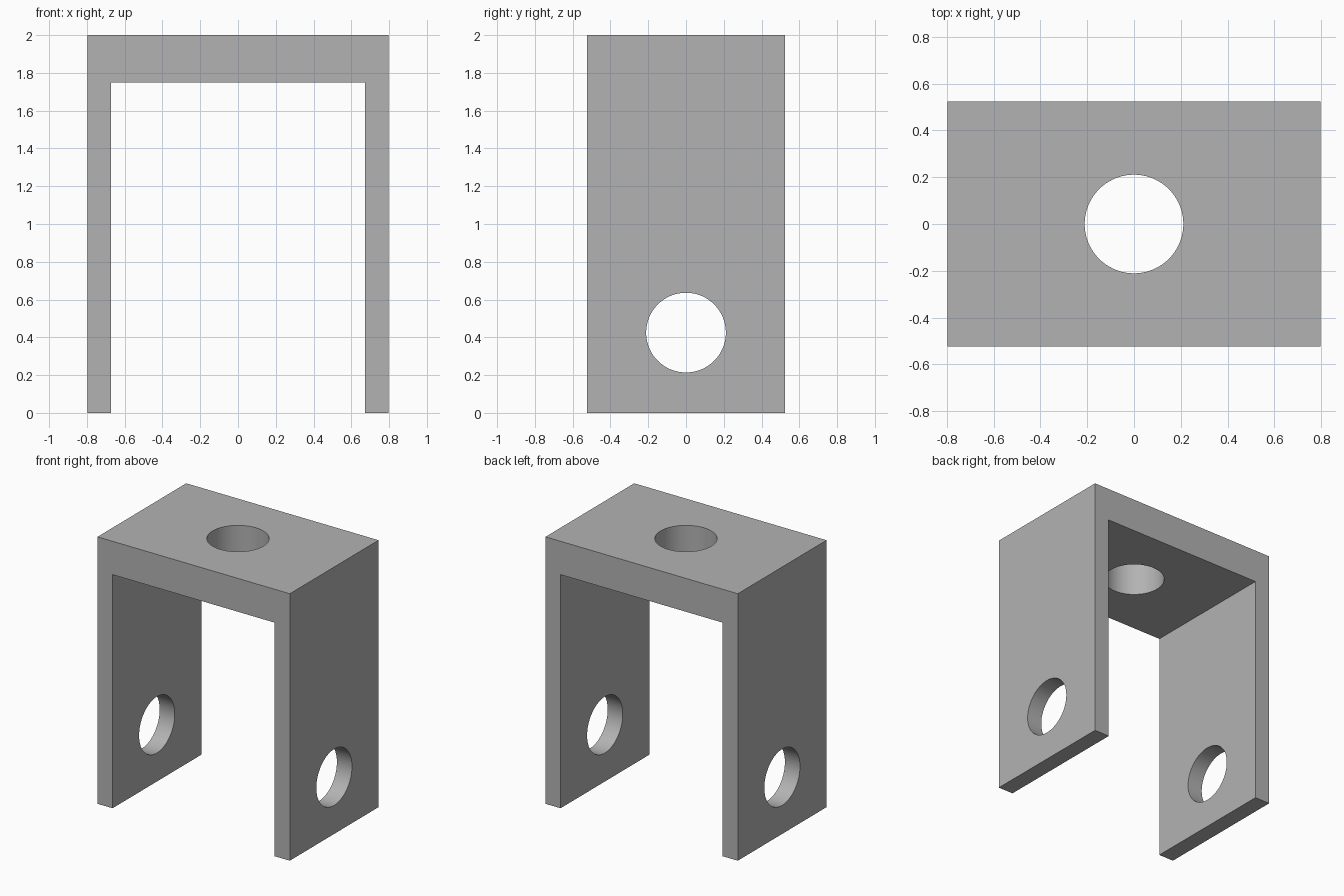
import bpy, bmesh, math
from mathutils import Matrix, Vector

cube = bpy.data.objects.get("Cube")
if cube:
    bpy.data.objects.remove(cube, do_unlink=True)

HALF_W, INNER_W, HALF_D = 0.797, 0.672, 0.525
HEIGHT, UNDERSIDE = 2.0, 1.75
HOLE_R, HOLE_Z = 0.211, 0.425

grey = bpy.data.materials.new("plain grey")
grey.use_nodes = True
colour = (0.45, 0.45, 0.45, 1)
grey.diffuse_color = colour
grey.node_tree.nodes["Principled BSDF"].inputs["Base Color"].default_value = colour


def add_object(name, bm):
    bmesh.ops.recalc_face_normals(bm, faces=bm.faces)
    mesh = bpy.data.meshes.new(name)
    bm.to_mesh(mesh)
    bm.free()
    mesh.materials.append(grey)
    obj = bpy.data.objects.new(name, mesh)
    bpy.context.collection.objects.link(obj)
    return obj


def hole_cutter(name, location, rotation, length):
    bm = bmesh.new()
    bmesh.ops.create_cone(bm, cap_ends=True, segments=96, radius1=HOLE_R,
                          radius2=HOLE_R, depth=length,
                          matrix=Matrix.Translation(location) @ rotation)
    obj = add_object(name, bm)
    obj.hide_render = True
    return obj


# U-shaped bracket: one profile extruded through its depth
half = [(HALF_W, HEIGHT), (HALF_W, 0), (INNER_W, 0), (INNER_W, UNDERSIDE)]
profile = half + [(-x, z) for x, z in reversed(half)]
bm = bmesh.new()
face = bm.faces.new([bm.verts.new((x, -HALF_D, z)) for x, z in profile])
extruded = bmesh.ops.extrude_face_region(bm, geom=[face], use_keep_orig=True)
moved = [v for v in extruded["geom"] if isinstance(v, bmesh.types.BMVert)]
bmesh.ops.translate(bm, verts=moved, vec=(0, 2 * HALF_D, 0))
bracket = add_object("bracket", bm)

# Round holes: one through the top plate, one through both legs
cutters = [
    hole_cutter("top_hole_cutter", Vector((0, 0, HEIGHT)), Matrix.Identity(4), 1),
    hole_cutter("leg_hole_cutter", Vector((0, 0, HOLE_Z)),
                Matrix.Rotation(math.pi / 2, 4, "Y"), 3),
]
bpy.context.view_layer.objects.active = bracket
for cutter in cutters:
    mod = bracket.modifiers.new(cutter.name, "BOOLEAN")
    mod.operation = "DIFFERENCE"
    mod.solver = "EXACT"
    mod.object = cutter
    bpy.ops.object.modifier_apply(modifier=mod.name)
for cutter in cutters:
    bpy.data.objects.remove(cutter, do_unlink=True)

# Smooth hole walls with crisp edges
bpy.ops.object.select_all(action="DESELECT")
bracket.select_set(True)
bpy.ops.object.shade_smooth_by_angle(angle=math.radians(30))
